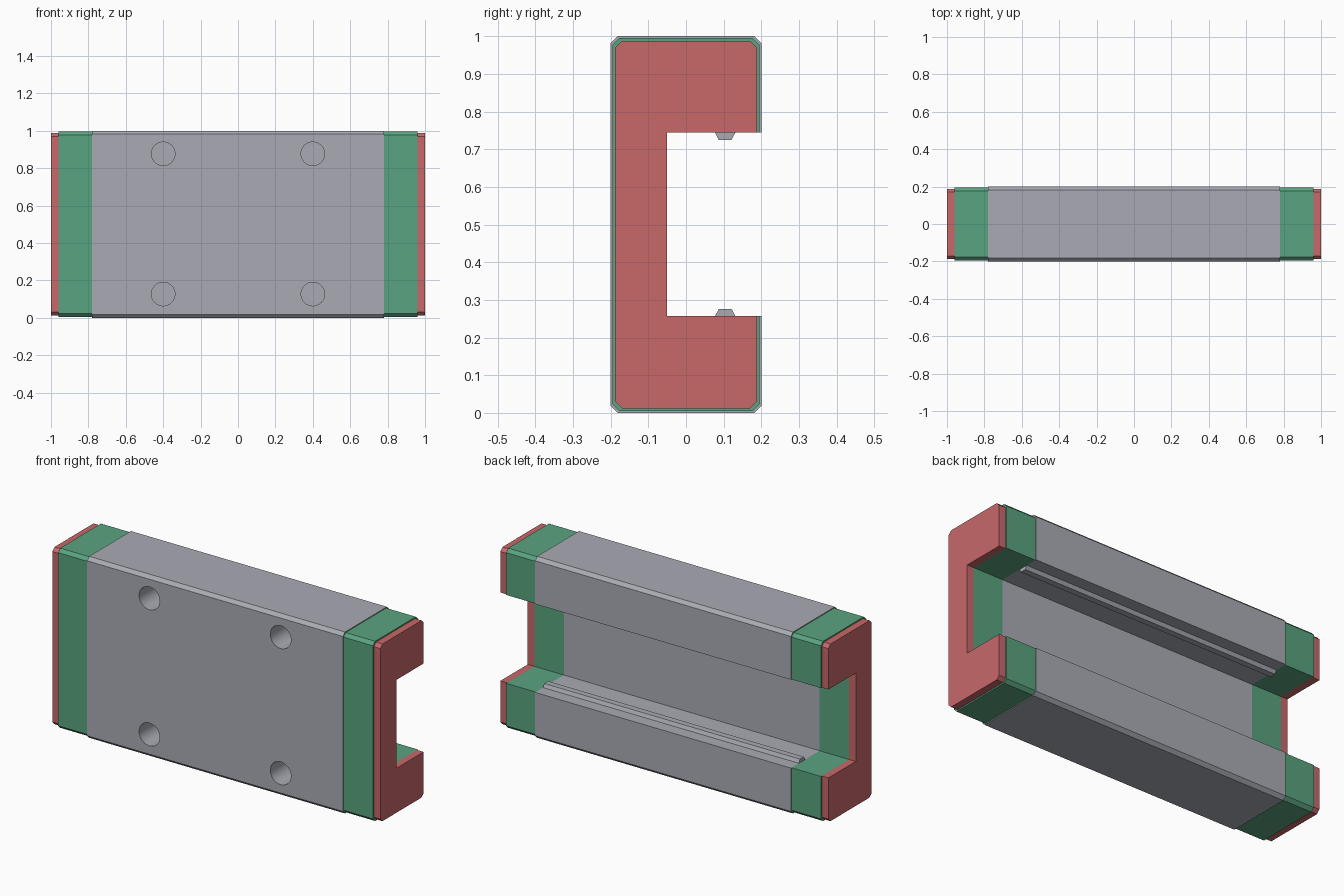
import bpy, bmesh, math

cube = bpy.data.objects.get("Cube")
if cube:
    bpy.data.objects.remove(cube, do_unlink=True)


def material(name, rgb):
    m = bpy.data.materials.new(name)
    m.use_nodes = True
    m.diffuse_color = (*rgb, 1)
    m.node_tree.nodes["Principled BSDF"].inputs["Base Color"].default_value = (*rgb, 1)
    return m


steel = material("steel grey", (0.40, 0.41, 0.455))
green = material("end cap green", (0.102, 0.371, 0.216))
red = material("seal red", (0.578, 0.138, 0.144))

SLOT_LOW, SLOT_HIGH, SLOT_FLOOR = 0.257, 0.744, -0.05
BODY_END, CAP_END, SEAL_END = 0.78, 0.96, 1.0


def extrude_x(name, profile, x0, x1, mat):
    """Extrude a closed (y, z) profile from x0 to x1."""
    bm = bmesh.new()
    face = bm.faces.new([bm.verts.new((x0, y, z)) for y, z in profile])
    moved = bmesh.ops.extrude_face_region(bm, geom=[face])["geom"]
    bmesh.ops.translate(bm, vec=(x1 - x0, 0, 0),
                        verts=[g for g in moved if isinstance(g, bmesh.types.BMVert)])
    bmesh.ops.recalc_face_normals(bm, faces=bm.faces)
    mesh = bpy.data.meshes.new(name)
    bm.to_mesh(mesh)
    bm.free()
    mesh.materials.append(mat)
    obj = bpy.data.objects.new(name, mesh)
    bpy.context.collection.objects.link(obj)
    return obj


def channel(inset, c=0.018):
    """C-shaped section with chamfered outer corners, open to the back."""
    f, b = -0.2 + inset, 0.2 - inset
    lo, hi = inset, 1 - inset
    return [(f + c, lo), (b - c, lo), (b, lo + c), (b, SLOT_LOW),
            (SLOT_FLOOR, SLOT_LOW), (SLOT_FLOOR, SLOT_HIGH), (b, SLOT_HIGH),
            (b, hi - c), (b - c, hi), (f + c, hi), (f, hi - c), (f, lo + c)]


# Carriage body
body = extrude_x("carriage_body", channel(0), -BODY_END, BODY_END, steel)

# Blind mounting holes in the front face
for x in (-0.4, 0.4):
    for z in (0.127, 0.877):
        bpy.ops.mesh.primitive_cylinder_add(vertices=48, radius=0.063, depth=0.5,
                                            location=(x, -0.2, z),
                                            rotation=(math.pi / 2, 0, 0))
        cutter = bpy.context.object
        cutter.name = "hole_cutter"
        cutter.data.materials.append(steel)
        cut = body.modifiers.new("mounting_hole", "BOOLEAN")
        cut.operation = "DIFFERENCE"
        cut.solver = "EXACT"
        cut.object = cutter
        bpy.ops.object.select_all(action="DESELECT")
        body.select_set(True)
        bpy.context.view_layer.objects.active = body
        bpy.ops.object.modifier_apply(modifier=cut.name)
        bpy.data.objects.remove(cutter, do_unlink=True)
bpy.ops.object.shade_smooth_by_angle(angle=math.radians(30))

# End caps and seals on both ends
for side, s in (("left", 1), ("right", -1)):
    extrude_x(side + "_end_cap", channel(0.005), s * BODY_END, s * CAP_END, green)
    extrude_x(side + "_end_seal", channel(0.012), s * CAP_END, s * SEAL_END, red)

# Tapered ball retainers on the slot walls
for name, wall, d in (("lower", SLOT_LOW, 1), ("upper", SLOT_HIGH, -1)):
    section = [(0.077, wall), (0.131, wall), (0.121, wall + d * 0.019), (0.087, wall + d * 0.019)]
    extrude_x(name + "_retainer", section, -BODY_END, BODY_END, steel)
